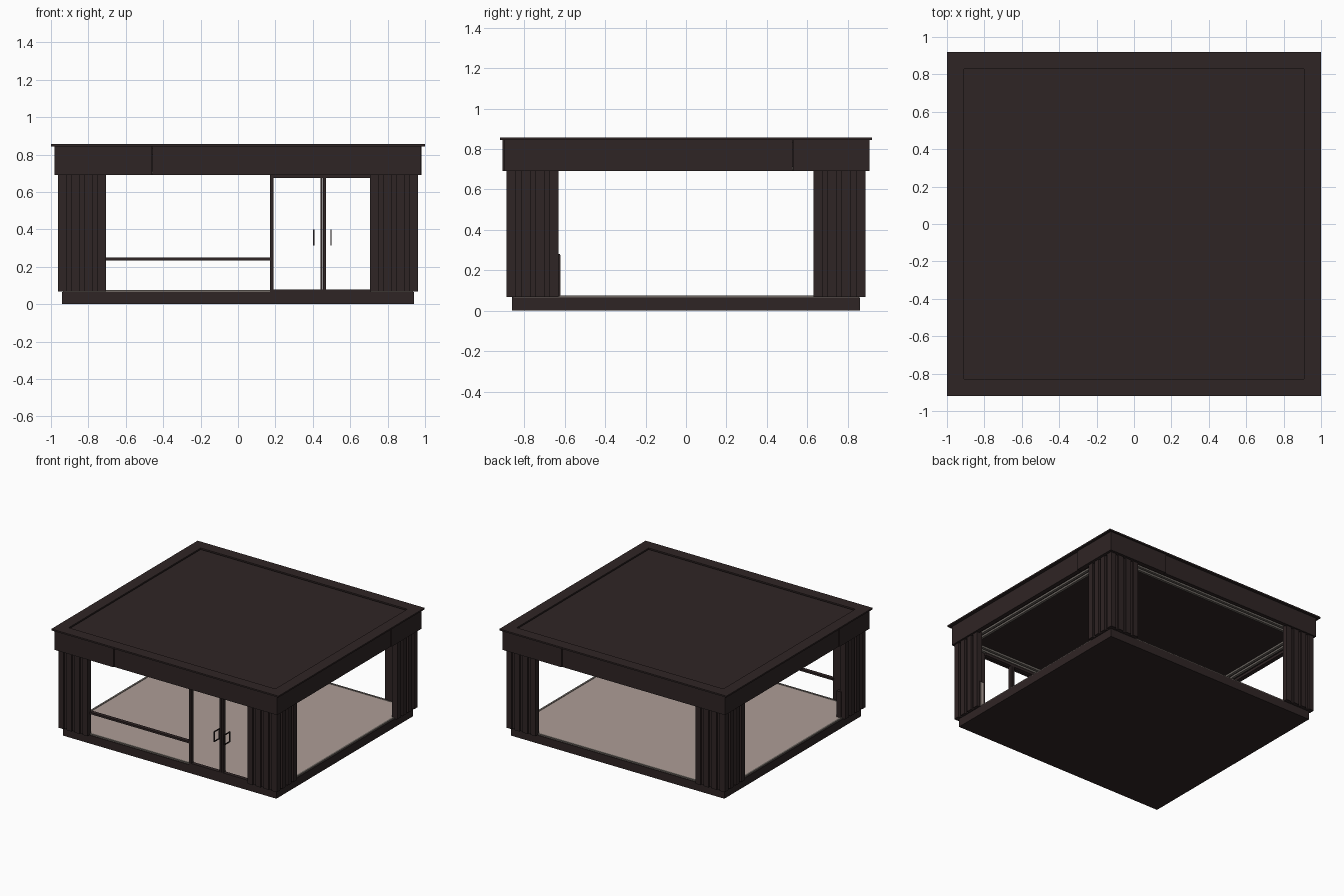
import bpy, bmesh
from mathutils import Vector, Matrix

old = bpy.data.objects.get("Cube")
if old:
    bpy.data.objects.remove(old, do_unlink=True)


def material(name, rgb):
    m = bpy.data.materials.new(name)
    m.use_nodes = True
    m.diffuse_color = (*rgb, 1)
    m.node_tree.nodes["Principled BSDF"].inputs["Base Color"].default_value = (*rgb, 1)
    return m


DARK = material("dark brown", (0.028, 0.018, 0.018))
FLOOR = material("warm beige", (0.42, 0.34, 0.31))
TRACK = material("track grey", (0.16, 0.14, 0.125))


def build(name, mat, boxes):
    """One object from boxes given as (x0, x1, y0, y1, z0, z1)."""
    bm = bmesh.new()
    for x0, x1, y0, y1, z0, z1 in boxes:
        lo, hi = Vector((min(x0, x1), min(y0, y1), z0)), Vector((max(x0, x1), max(y0, y1), z1))
        move = Matrix.Translation((lo + hi) / 2) @ Matrix.Diagonal((*(hi - lo), 1))
        bmesh.ops.create_cube(bm, size=1, matrix=move)
    mesh = bpy.data.meshes.new(name)
    bm.to_mesh(mesh)
    bm.free()
    mesh.materials.append(mat)
    ob = bpy.data.objects.new(name, mesh)
    bpy.context.collection.objects.link(ob)
    return ob


def ring(x, y, w, z0, z1):
    """Four bars forming a rectangular frame with outer half sizes x, y."""
    return [(-x, x, -y, w - y, z0, z1), (-x, x, y - w, y, z0, z1),
            (-x, w - x, w - y, y - w, z0, z1), (x - w, x, w - y, y - w, z0, z1)]


# Base and floor
build("base", DARK, [(-0.94, 0.94, -0.86, 0.86, 0, 0.066)])
build("floor", FLOOR, [(-0.92, 0.92, -0.84, 0.84, 0.066, 0.073)])
build("floor_track", TRACK, ring(0.935, 0.855, 0.015, 0.066, 0.076))

# Corner posts: two clad panels meeting in an L
Z0, Z1 = 0.068, 0.70
PITCH, SLAT = 0.07, 0.045
for sx, side in ((-1, "right"), (1, "left")):
    for sy, end in ((-1, "front"), (1, "back")):
        core = [(sx * 0.705, sx * 0.945, sy * 0.845, sy * 0.875, Z0, Z1),
                (sx * 0.915, sx * 0.945, sy * 0.63, sy * 0.875, Z0, Z1)]
        slats = []
        for i in range(4):
            a = 0.705 + i * PITCH
            b = 0.63 + i * PITCH
            slats.append((sx * a, sx * (a + SLAT), sy * 0.87, sy * 0.888, Z0, Z1))
            slats.append((sx * 0.94, sx * 0.962, sy * b, sy * (b + SLAT), Z0, Z1))
        build(f"{end}_{side}_post", DARK, core)
        build(f"{end}_{side}_slats", DARK, slats)

# Small utility boxes in the front corners
build("right_utility_box", DARK, [(-0.93, -0.89, -0.66, -0.622, 0.07, 0.28)])
build("left_utility_box", DARK, [(0.90, 0.94, -0.66, -0.624, 0.07, 0.28)])
build("left_box_cover", FLOOR, [(0.905, 0.935, -0.624, -0.620, 0.075, 0.275)])

# Fascia: on each side a short panel stands slightly proud of the long one
FZ0, FZ1 = 0.69, 0.846
panels = []
for s in (-1, 1):
    panels += [(s * 0.982, s * 0.46, s * 0.87, s * 0.908, FZ0, FZ1),
               (s * 0.457, -s * 0.975, s * 0.87, s * 0.90, FZ0, FZ1),
               (s * 0.94, s * 0.982, s * 0.53, s * 0.908, FZ0, FZ1),
               (s * 0.94, s * 0.975, s * 0.527, -s * 0.90, FZ0, FZ1)]
build("fascia", DARK, panels)

# Ceiling with tracks above the openings
build("ceiling", DARK, [(-0.945, 0.945, -0.875, 0.875, 0.71, 0.80)])
build("ceiling_tracks", TRACK, ring(0.915, 0.845, 0.02, 0.695, 0.71)
      + ring(0.875, 0.805, 0.02, 0.695, 0.71))

# Roof: a raised rim around a shallow sunken deck
build("roof_rim", DARK, ring(1.0, 0.92, 0.09, 0.844, 0.856))
build("roof_deck", DARK, [(-0.93, 0.93, -0.85, 0.85, 0.80, 0.835)])

# Front counter rail and door frame
Y0, Y1 = -0.86, -0.83
build("counter_rail", DARK, [(-0.71, 0.18, Y0, Y1, 0.235, 0.25)])
build("door_frame", DARK, [(0.172, 0.19, Y0, Y1, 0.07, 0.70),
                           (0.18, 0.71, Y0, Y1, 0.675, 0.70),
                           (0.172, 0.71, Y0, Y1, 0.066, 0.08)])
build("door_stiles", DARK, [(0.44, 0.453, Y0, Y1, 0.07, 0.69),
                            (0.455, 0.47, Y0, Y1, 0.07, 0.69)])

# Door handles: slim rectangular loops on both faces of the doors
for name, x in (("right_handle", 0.405), ("left_handle", 0.497)):
    x0, x1 = x - 0.003, x + 0.003
    build(name, DARK, [(x0, x1, -0.88, -0.872, 0.315, 0.40),
                       (x0, x1, -0.818, -0.81, 0.315, 0.40),
                       (x0, x1, -0.88, -0.81, 0.315, 0.323),
                       (x0, x1, -0.88, -0.81, 0.392, 0.40)])
